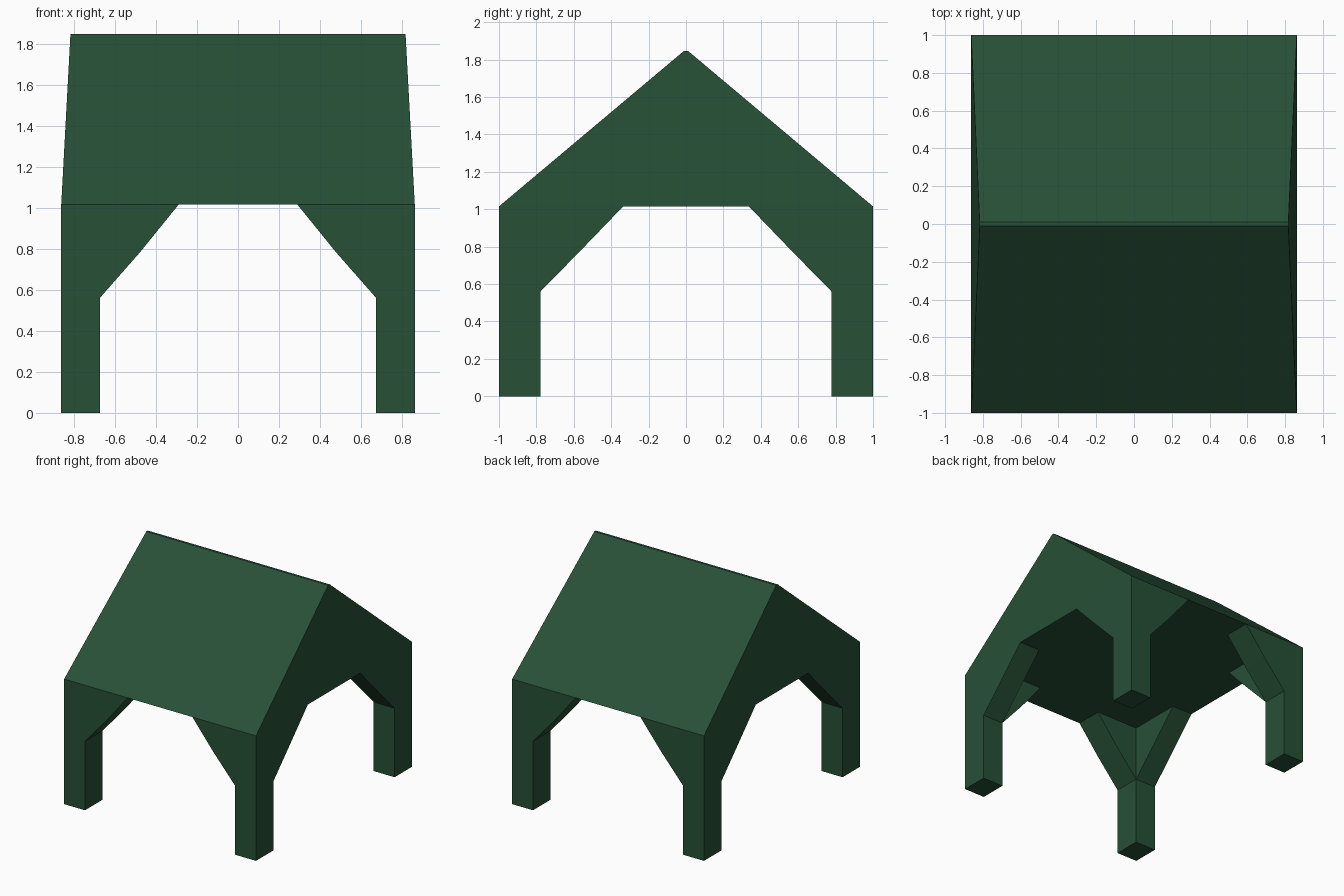
import bpy, bmesh
from mathutils import Vector

if "Cube" in bpy.data.objects:
    bpy.data.objects.remove(bpy.data.objects["Cube"])

W, D = 0.862, 1.0            # half width and half depth
EAVE, RIDGE = 1.015, 1.847   # heights
IX, IY = 0.674, 0.778        # inner faces of the posts
BX, BY = 0.29, 0.336         # where the braces meet the ceiling
KNEE = 0.56                  # height where the braces leave the posts

green = bpy.data.materials.new("dark_green")
green.diffuse_color = (0.02, 0.08, 0.037, 1)
green.use_nodes = True
green.node_tree.nodes["Principled BSDF"].inputs["Base Color"].default_value = green.diffuse_color


def loft(name, start, end):
    """Solid between two matching outlines."""
    bm = bmesh.new()
    a = [bm.verts.new(Vector(p)) for p in start]
    b = [bm.verts.new(Vector(p)) for p in end]
    bm.faces.new(a)
    bm.faces.new(b)
    for i in range(len(a)):
        j = (i + 1) % len(a)
        bm.faces.new((a[i], a[j], b[j], b[i]))
    bmesh.ops.recalc_face_normals(bm, faces=bm.faces)
    mesh = bpy.data.meshes.new(name)
    bm.to_mesh(mesh)
    bm.free()
    mesh.materials.append(green)
    ob = bpy.data.objects.new(name, mesh)
    bpy.context.collection.objects.link(ob)
    return ob


def rect(x0, x1, y0, y1, z):
    return [(x0, y0, z), (x1, y0, z), (x1, y1, z), (x0, y1, z)]


# Solid gable roof, tapering to a narrow ridge
loft("roof", rect(-W, W, -D, D, EAVE), rect(-0.817, 0.817, -0.01, 0.01, RIDGE))

# Corner posts, each with one brace along the width and one along the depth
for sx, side in ((-1, "left"), (1, "right")):
    for sy, end in ((-1, "front"), (1, "back")):
        tag = f"{end}_{side}"
        loft(f"{tag}_post",
             rect(sx * IX, sx * W, sy * IY, sy * D, 0),
             rect(sx * IX, sx * W, sy * IY, sy * D, EAVE))

        prof = [(IX, KNEE), (0.478, 0.783), (BX, EAVE), (IX, EAVE)]
        loft(f"{tag}_width_brace",
             [(sx * x, sy * IY, z) for x, z in prof],
             [(sx * x, sy * D, z) for x, z in prof])

        prof = [(IY, KNEE), (0.567, 0.775), (BY, EAVE), (IY, EAVE)]
        loft(f"{tag}_depth_brace",
             [(sx * IX, sy * y, z) for y, z in prof],
             [(sx * W, sy * y, z) for y, z in prof])
